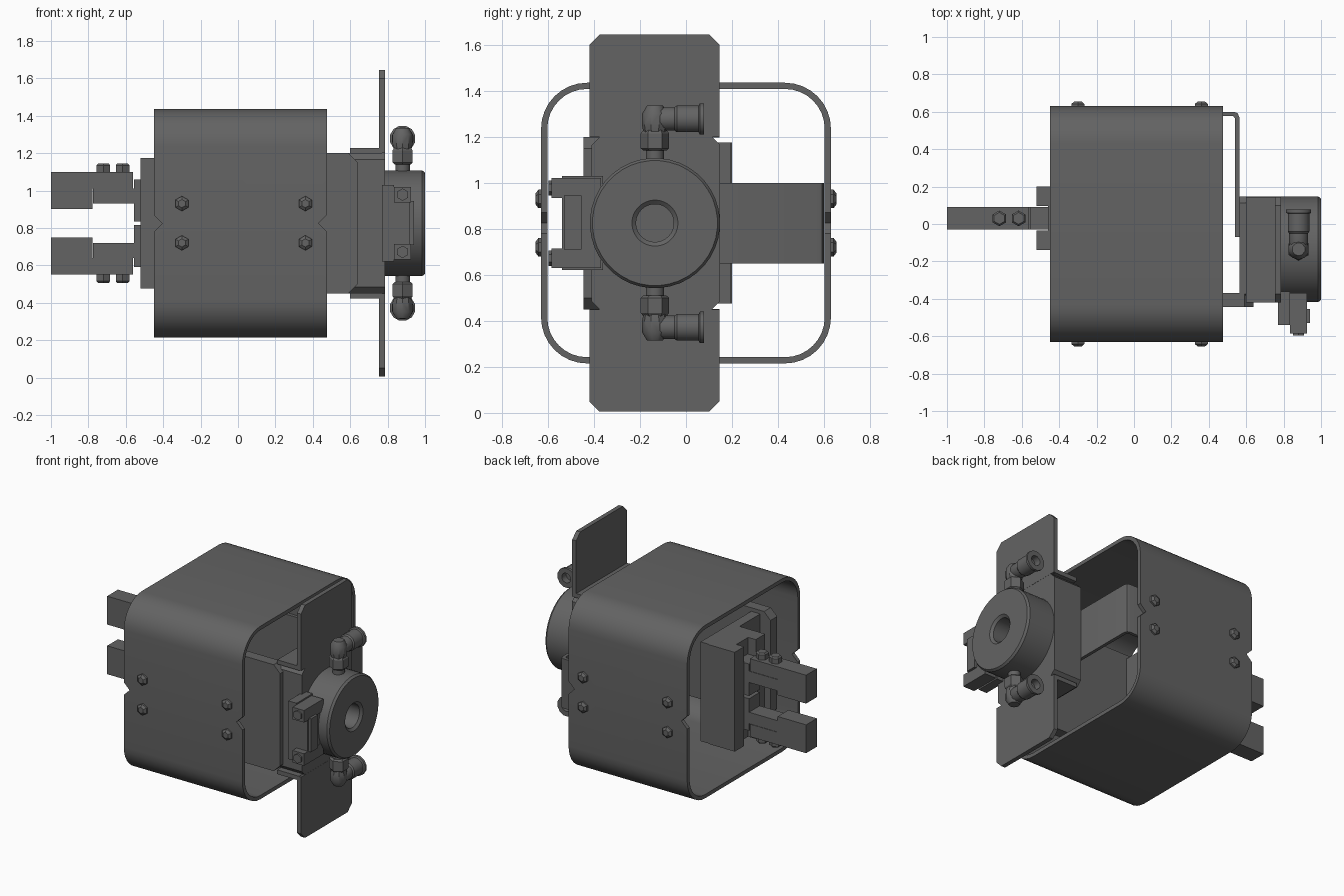
import bpy, bmesh, math
from mathutils import Vector

cube = bpy.data.objects.get("Cube")
if cube:
    bpy.data.objects.remove(cube, do_unlink=True)

grey = bpy.data.materials.new("dark_grey")
grey.use_nodes = True
COLOUR = (0.125, 0.125, 0.125, 1)
grey.diffuse_color = COLOUR
grey.node_tree.nodes["Principled BSDF"].inputs["Base Color"].default_value = COLOUR

MID = 0.825          # height of the horizontal symmetry plane
HUB_Y = -0.135       # axis of the rotary disc
parts = []


def finish(name, bm):
    bmesh.ops.recalc_face_normals(bm, faces=bm.faces)
    me = bpy.data.meshes.new(name)
    bm.to_mesh(me)
    bm.free()
    me.materials.append(grey)
    ob = bpy.data.objects.new(name, me)
    bpy.context.collection.objects.link(ob)
    parts.append(ob)
    return ob


def place(axis, u, v, t):
    return {"x": Vector((t, u, v)), "y": Vector((u, t, v)), "z": Vector((u, v, t))}[axis]


def prism(name, axis, pts, a, b):
    """Extrude a flat outline along an axis from a to b."""
    bm = bmesh.new()
    lo = [bm.verts.new(place(axis, u, v, a)) for u, v in pts]
    hi = [bm.verts.new(place(axis, u, v, b)) for u, v in pts]
    bm.faces.new(lo)
    bm.faces.new(hi)
    for i in range(len(pts)):
        j = (i + 1) % len(pts)
        bm.faces.new((lo[i], lo[j], hi[j], hi[i]))
    return finish(name, bm)


def box(name, x, y, z):
    return prism(name, "z", [(x[0], y[0]), (x[1], y[0]), (x[1], y[1]), (x[0], y[1])], *z)


def chamfered(u, v, c):
    return [(u[0] + c, v[0]), (u[1] - c, v[0]), (u[1], v[0] + c), (u[1], v[1] - c),
            (u[1] - c, v[1]), (u[0] + c, v[1]), (u[0], v[1] - c), (u[0], v[0] + c)]


def lathe(name, axis, centre, profile, sides):
    """Turn (position, radius) pairs about an axis; centre is the other two coordinates."""
    bm = bmesh.new()
    rings = []
    for t, r in profile:
        angles = [math.tau * (i + 0.5) / sides for i in range(sides)]
        rings.append([bm.verts.new(place(axis, centre[0] + r * math.cos(a),
                                         centre[1] + r * math.sin(a), t)) for a in angles])
    for p, q in zip(rings, rings[1:]):
        for i in range(sides):
            j = (i + 1) % sides
            bm.faces.new((p[i], p[j], q[j], q[i]))
    bm.faces.new(rings[0])
    bm.faces.new(rings[-1])
    return finish(name, bm)


def flip(z, s):
    """Height on the upper (s=1) or lower (s=-1) side of the symmetry plane."""
    return MID + s * (z - MID)


def both(z0, z1, s):
    return sorted((flip(z0, s), flip(z1, s)))


# Rounded sleeve with V notches at the seam
RAD, HALF_Y, HALF_Z = 0.2, 0.63, 0.61
loop = []
for k, (sy, sz) in enumerate([(1, 1), (-1, 1), (-1, -1), (1, -1)]):
    for i in range(9):
        a = math.radians(90 * k + 90 * i / 8)
        loop.append((sy * (HALF_Y - RAD) + RAD * math.cos(a),
                     MID + sz * (HALF_Z - RAD) + RAD * math.sin(a)))
sleeve = prism("sleeve", "x", loop, -0.45, 0.475)
bm = bmesh.new()
bm.from_mesh(sleeve.data)
bmesh.ops.delete(bm, geom=[f for f in bm.faces if len(f.verts) > 4], context="FACES_ONLY")
bm.to_mesh(sleeve.data)
bm.free()
solid = sleeve.modifiers.new("wall", "SOLIDIFY")
solid.thickness, solid.offset = 0.027, -1
cutters = []
for x in (-0.45, 0.475):
    d = 0.045
    c = prism("notch_cutter", "y", [(x - d, MID), (x, MID - d), (x + d, MID), (x, MID + d)], -0.8, 0.8)
    cutters.append(c)
    cut = sleeve.modifiers.new("notch", "BOOLEAN")
    cut.object, cut.solver = c, "EXACT"
bpy.context.view_layer.update()
baked = bpy.data.meshes.new_from_object(sleeve.evaluated_get(bpy.context.evaluated_depsgraph_get()))
sleeve.modifiers.clear()
sleeve.data = baked
for c in cutters:
    parts.remove(c)
    bpy.data.objects.remove(c, do_unlink=True)

# Sleeve screws, front and back
for x in (-0.3, 0.36):
    for z in (0.72, 0.93):
        for s in (-1, 1):
            lathe("sleeve_screw", "y", (x, z), [(s * 0.61, 0.04), (s * 0.642, 0.04), (s * 0.655, 0.022)], 6)

# Bent strap from the back wall to the main body
strap = [(-0.36, 0.6), (0.535, 0.6), (0.555, 0.592), (0.563, 0.57), (0.563, -0.07),
         (0.54, -0.07), (0.54, 0.565), (0.53, 0.577), (-0.36, 0.577)]
prism("back_strap", "z", strap, 0.65, 1.0)

# Front carrier plate and end plate inside the sleeve
prism("carrier_plate", "y", chamfered((-0.4, 0.64), (0.45, 1.2), 0.05), -0.445, -0.37)
box("end_plate", (-0.32, -0.25), (-0.44, 0.195), (0.475, 1.175))

# Main body and rotary disc
prism("main_body", "x", chamfered((-0.41, 0.148), (0.45, 1.2), 0.035), 0.565, 0.785)
lathe("rotary_disc", "x", (HUB_Y, MID),
      [(0.77, 0.283), (0.985, 0.283), (1.0, 0.272), (1.0, 0.1), (0.985, 0.082), (0.86, 0.082)], 40)

# Bent mounting tabs, top and bottom
for s in (1, -1):
    box("tab_foot", (0.6, 0.77), (-0.42, 0.145), both(1.198, 1.228, s))
    tip = [(-0.42, 1.2), (0.145, 1.2), (0.145, 1.6), (0.1, 1.645), (-0.375, 1.645), (-0.42, 1.6)]
    prism("mounting_tab", "x", [(y, flip(z, s)) for y, z in tip], 0.755, 0.786)

# Elbow hose fittings
for s in (1, -1):
    def up(*pairs):
        return [(flip(z, s), r) for z, r in pairs]
    lathe("fitting_stem", "z", (0.88, HUB_Y), up((1.08, 0.04), (1.15, 0.04)), 12)
    lathe("fitting_nut", "z", (0.88, HUB_Y), up((1.14, 0.05), (1.15, 0.062), (1.215, 0.062), (1.23, 0.05)), 6)
    lathe("fitting_neck", "z", (0.88, HUB_Y), up((1.22, 0.05), (1.25, 0.056), (1.3, 0.056), (1.335, 0.035)), 10)
    lathe("fitting_arm", "y", (0.88, flip(1.278, s)),
          [(-0.175, 0.03), (-0.14, 0.052), (-0.05, 0.052), (-0.04, 0.06), (0.055, 0.06),
           (0.06, 0.07), (0.078, 0.07), (0.078, 0.035), (0.03, 0.035)], 12)

# Side connector with ears, plug and screws
box("connector_base", (0.77, 0.835), (-0.54, -0.36), (0.62, 1.03))
box("connector_core", (0.835, 0.92), (-0.54, -0.37), (0.7, 0.95))
box("connector_plug", (0.9, 0.942), (-0.53, -0.455), (0.71, 0.945))
for s in (1, -1):
    box("connector_ear", (0.835, 0.925), (-0.585, -0.37), both(0.935, 1.02, s))
    lathe("connector_screw", "y", (0.88, flip(0.978, s)), [(-0.56, 0.033), (-0.597, 0.033)], 6)

# Gripper body: two rails with a slot between them
box("gripper_back", (-0.46, -0.32), (-0.14, 0.2), (0.475, 1.175))
for y in ((-0.14, -0.035), (0.095, 0.2)):
    box("gripper_rail", (-0.52, -0.46), y, (0.475, 1.175))

# Sliding jaws, fingers and finger bolts
for s in (1, -1):
    box("jaw_slider", (-0.555, -0.46), (-0.03, 0.09), both(0.835, 1.06, s))
    box("jaw", (-0.775, -0.53), (-0.03, 0.09), both(0.93, 1.01, s))
    finger = [(-1, 0.9), (-0.778, 0.9), (-0.778, 1.012), (-0.562, 1.012), (-0.562, 1.1), (-1, 1.1)]
    prism("finger", "y", [(x, flip(z, s)) for x, z in finger], -0.03, 0.09)
    for x in (-0.72, -0.617):
        lathe("finger_bolt", "z", (x, 0.03),
              [(flip(1.09, s), 0.042), (flip(1.135, s), 0.042), (flip(1.145, s), 0.032)], 6)

# Smooth the round parts, keep edges crisp
bpy.ops.object.select_all(action="DESELECT")
for ob in parts:
    ob.select_set(True)
bpy.context.view_layer.objects.active = sleeve
bpy.ops.object.shade_smooth_by_angle(angle=math.radians(32))
